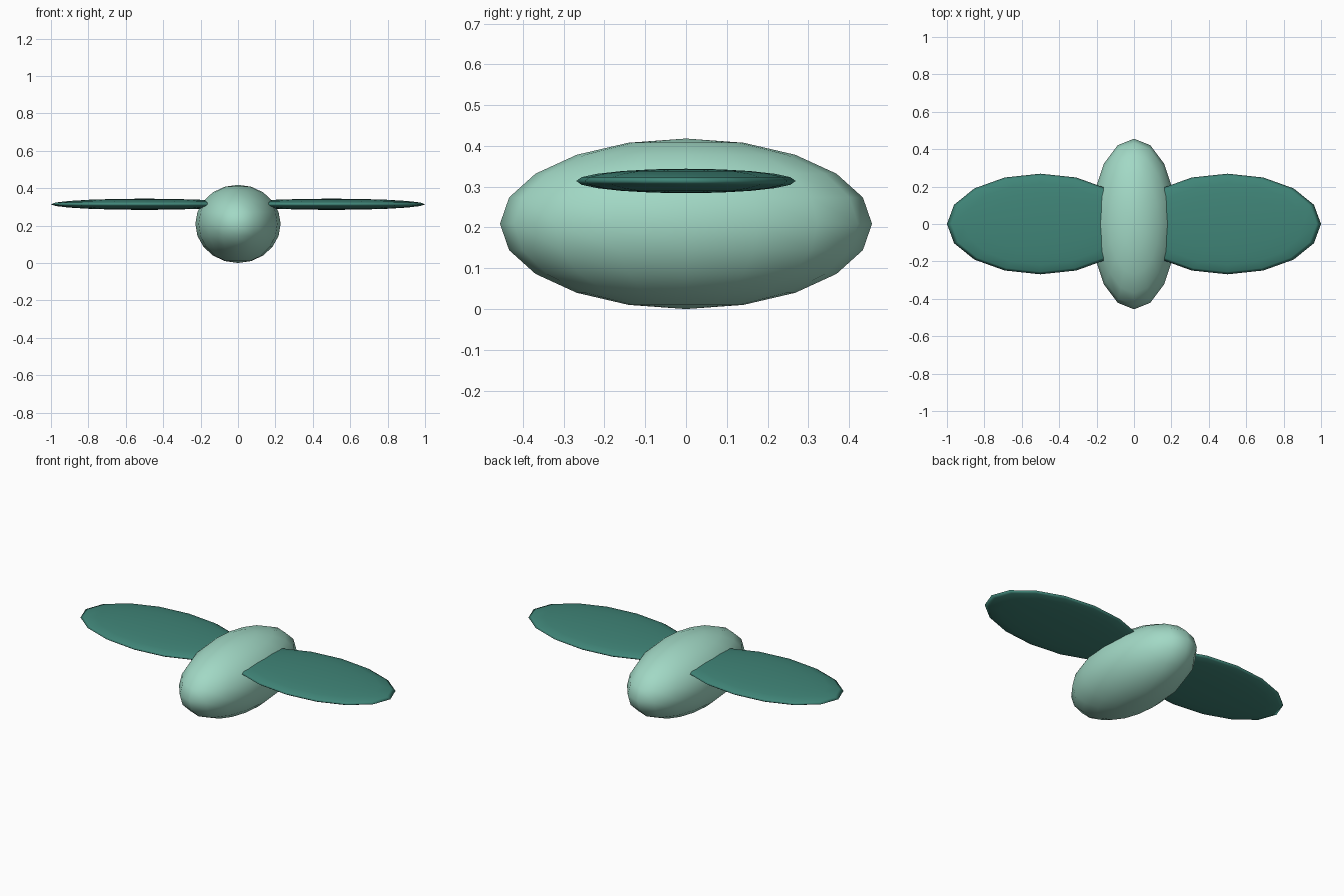
import bpy

if "Cube" in bpy.data.objects:
    bpy.data.objects.remove(bpy.data.objects["Cube"])


def material(name, color):
    mat = bpy.data.materials.new(name)
    mat.diffuse_color = (*color, 1.0)
    mat.use_nodes = True
    mat.node_tree.nodes["Principled BSDF"].inputs["Base Color"].default_value = mat.diffuse_color
    return mat


def ellipsoid(name, center, radii, mat):
    """Smooth low-poly sphere stretched to the given radii."""
    bpy.ops.mesh.primitive_uv_sphere_add(segments=16, ring_count=10, radius=1.0, location=center)
    obj = bpy.context.object
    obj.name = name
    obj.scale = radii
    bpy.ops.object.transform_apply(location=False, rotation=False, scale=True)
    bpy.ops.object.shade_smooth()
    obj.data.materials.append(mat)
    return obj


pale_mint = material("pale_mint", (0.36, 0.69, 0.56))
deep_teal = material("deep_teal", (0.051, 0.235, 0.188))

# Rounded body, long from front to back
ellipsoid("body", (0, 0, 0.209), (0.228, 0.456, 0.209), pale_mint)

# Flat wings meeting inside the body
for side, name in ((-1, "left_wing"), (1, "right_wing")):
    ellipsoid(name, (side * 0.5, 0, 0.314), (0.5, 0.269, 0.03), deep_teal)
